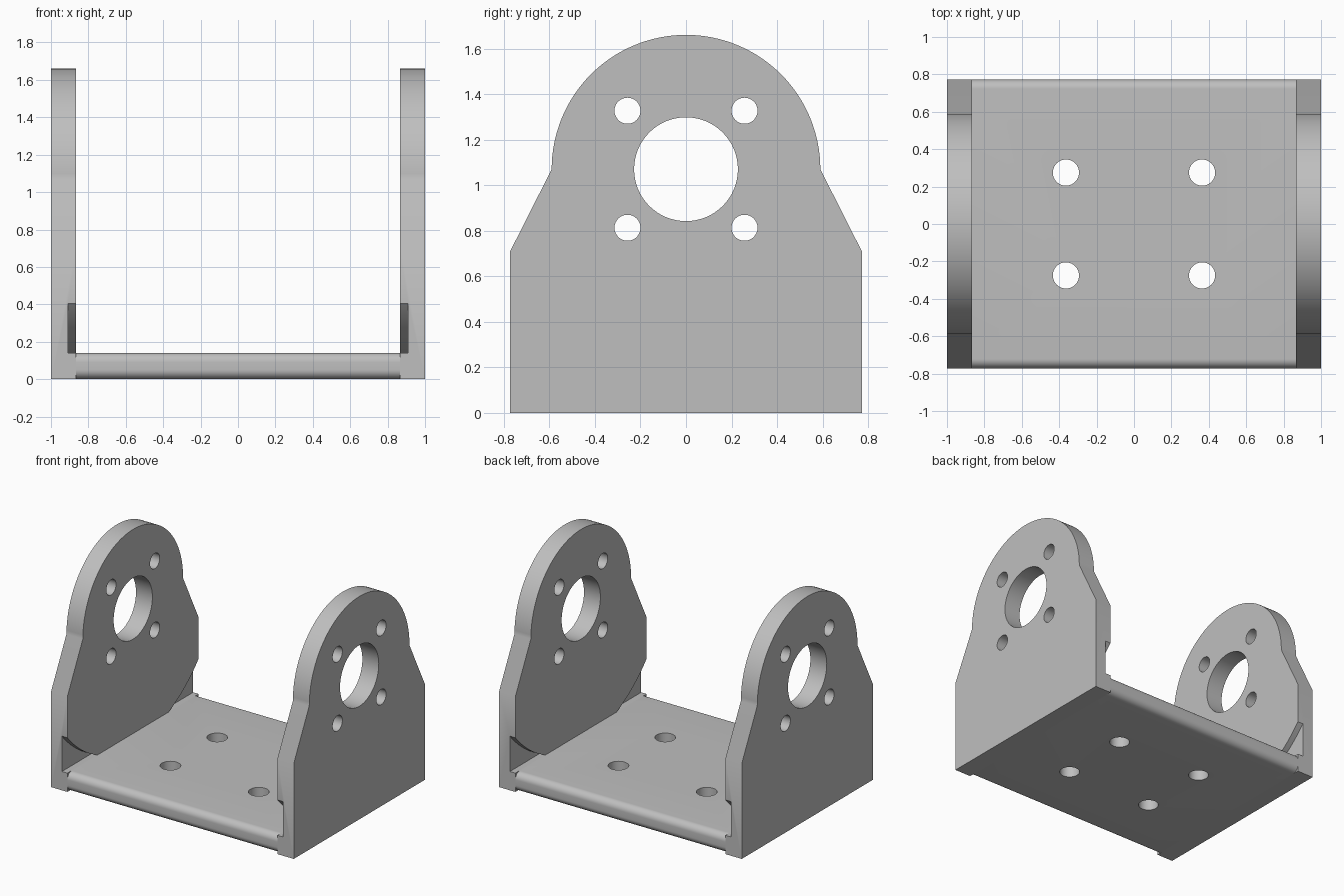
import bpy
import bmesh
from math import sin, cos, asin, acos, pi, radians
from mathutils import Matrix

cube = bpy.data.objects.get("Cube")
if cube:
    bpy.data.objects.remove(cube, do_unlink=True)

INNER, OUTER, RECESS = 0.865, 1.0, 0.91    # side plate x positions
DEPTH, FLOOR = 0.772, 0.14                 # half depth, base thickness
PIVOT, ROUND = 1.07, 0.59                  # bore height, top radius
CLEAR = 1.02                               # radius of the corner recess arc
FILLET = 0.05

grey = bpy.data.materials.new("plain_grey")
grey.use_nodes = True
colour = (0.52, 0.52, 0.52, 1)
grey.diffuse_color = colour
grey.node_tree.nodes["Principled BSDF"].inputs["Base Color"].default_value = colour


def arc(cy, cz, r, start, end, steps):
    return [(cy + r * cos(start + (end - start) * i / steps),
             cz + r * sin(start + (end - start) * i / steps))
            for i in range(steps + 1)]


def add_object(name, bm):
    bmesh.ops.recalc_face_normals(bm, faces=bm.faces)
    mesh = bpy.data.meshes.new(name)
    bm.to_mesh(mesh)
    bm.free()
    obj = bpy.data.objects.new(name, mesh)
    bpy.context.collection.objects.link(obj)
    mesh.materials.append(grey)
    return obj


def extrude_profile(name, points, x0, x1):
    """Extrude a closed (y, z) outline along x."""
    bm = bmesh.new()
    face = bm.faces.new([bm.verts.new((x0, y, z)) for y, z in points])
    out = bmesh.ops.extrude_face_region(bm, geom=[face])
    verts = [v for v in out["geom"] if isinstance(v, bmesh.types.BMVert)]
    bmesh.ops.translate(bm, verts=verts, vec=(x1 - x0, 0, 0))
    return add_object(name, bm)


def drill(name, radius, location, axis):
    bm = bmesh.new()
    turn = Matrix.Rotation(pi / 2, 4, 'Y') if axis == 'X' else Matrix()
    bmesh.ops.create_cone(bm, cap_ends=True, segments=64, radius1=radius,
                          radius2=radius, depth=0.5,
                          matrix=Matrix.Translation(location) @ turn)
    return add_object(name, bm)


def cut(obj, cutters):
    bpy.ops.object.select_all(action='DESELECT')
    bpy.context.view_layer.objects.active = obj
    obj.select_set(True)
    for cutter in cutters:
        mod = obj.modifiers.new("cut", 'BOOLEAN')
        mod.operation, mod.solver, mod.object = 'DIFFERENCE', 'EXACT', cutter
        bpy.ops.object.modifier_apply(modifier=mod.name)
        bpy.data.objects.remove(cutter, do_unlink=True)
    bpy.ops.object.shade_smooth_by_angle(angle=radians(30))


# Base plate with rounded front and back edges and four mounting holes
outline = []
for i, (sy, z) in enumerate([(1, FLOOR - FILLET), (-1, FLOOR - FILLET),
                             (-1, FILLET), (1, FILLET)]):
    outline += arc(sy * (DEPTH - FILLET), z, FILLET, i * pi / 2, (i + 1) * pi / 2, 10)
base = extrude_profile("base_plate", outline, -INNER, INNER)
cut(base, [drill("base_hole", 0.07, (x, y, 0), 'Z')
           for x in (-0.364, 0.364) for y in (-0.275, 0.275)])

# Side plates: rounded top, sloping shoulders, bore, bolt holes, corner recesses
plate = [(-DEPTH, 0.71), (-DEPTH, 0), (DEPTH, 0), (DEPTH, 0.71)]
plate += arc(0, PIVOT, ROUND, 0, pi, 64)
edge = DEPTH + 0.03
recess = arc(0, PIVOT, CLEAR, -asin((PIVOT - FLOOR) / CLEAR),
             -acos(edge / CLEAR), 20) + [(edge, FLOOR)]

for name, side in (("left", 1), ("right", -1)):
    obj = extrude_profile(name + "_side_plate", plate, side * INNER, side * OUTER)
    cutters = [drill("bore", 0.228, (side * 0.93, 0, PIVOT), 'X')]
    cutters += [drill("bolt_hole", 0.057, (side * 0.93, y, PIVOT + z), 'X')
                for y in (-0.257, 0.257) for z in (-0.257, 0.257)]
    cutters += [extrude_profile("corner_recess", [(s * y, z) for y, z in recess],
                                side * 0.8, side * RECESS) for s in (-1, 1)]
    cut(obj, cutters)
